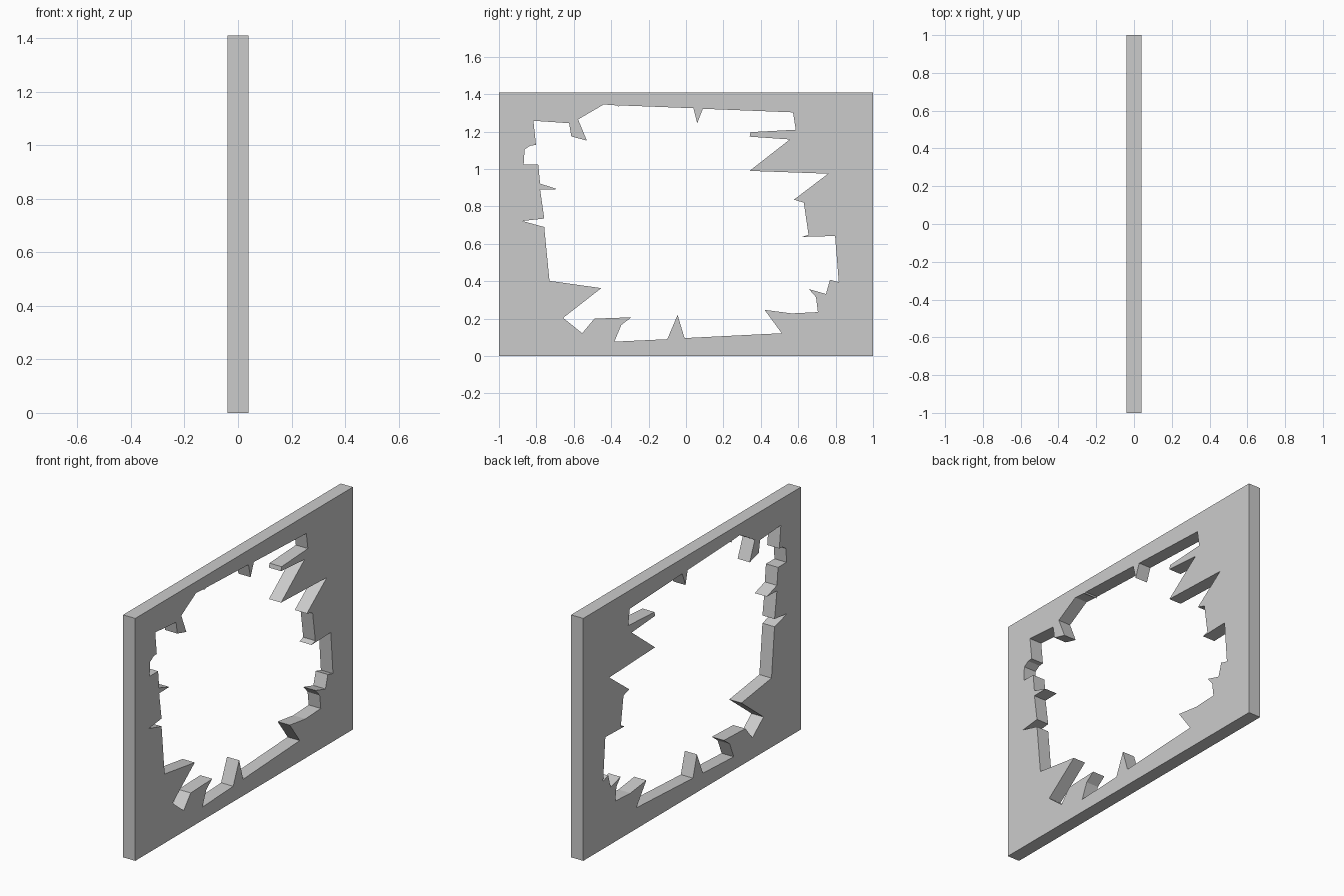
import bpy
import bmesh

HALF_THICK = 0.039
HEIGHT = 1.41

# Panel outline (y, z)
outer = [(-1, 0), (1, 0), (1, HEIGHT), (-1, HEIGHT)]

# Jagged broken opening, one edge of the opening at a time (y, z)
top = [(-0.44, 1.345), (-0.37, 1.34), (-0.36, 1.333), (-0.353, 1.34),
       (0.04, 1.325), (0.06, 1.245), (0.09, 1.322), (0.572, 1.303)]
right = [(0.587, 1.21), (0.345, 1.197), (0.34, 1.173), (0.555, 1.158),
         (0.34, 0.99), (0.76, 0.975), (0.577, 0.836), (0.63, 0.82),
         (0.655, 0.648), (0.62, 0.637), (0.797, 0.642), (0.817, 0.395),
         (0.77, 0.408), (0.748, 0.332), (0.657, 0.358), (0.695, 0.315),
         (0.705, 0.235)]
bottom = [(0.565, 0.228), (0.42, 0.247), (0.512, 0.122), (-0.008, 0.096),
          (-0.045, 0.22), (-0.1, 0.09), (-0.383, 0.077), (-0.346, 0.166),
          (-0.292, 0.207), (-0.49, 0.2), (-0.555, 0.122)]
left = [(-0.657, 0.204), (-0.453, 0.363), (-0.73, 0.402), (-0.758, 0.69),
        (-0.875, 0.722), (-0.758, 0.735), (-0.78, 0.89), (-0.687, 0.892),
        (-0.78, 0.922), (-0.79, 1.023), (-0.868, 1.023), (-0.863, 1.105),
        (-0.83, 1.126), (-0.802, 1.128), (-0.816, 1.258), (-0.625, 1.245),
        (-0.613, 1.174), (-0.53, 1.152), (-0.577, 1.265)]


def add_loop(bm, points):
    verts = [bm.verts.new((-HALF_THICK, y, z)) for y, z in points]
    return [bm.edges.new((v, verts[(i + 1) % len(verts)]))
            for i, v in enumerate(verts)]


# Broken wall panel: fill between the two loops, then extrude through
bm = bmesh.new()
edges = add_loop(bm, outer) + add_loop(bm, top + right + bottom + left)
bmesh.ops.triangle_fill(bm, edges=edges, use_beauty=True, normal=(-1, 0, 0))
ext = bmesh.ops.extrude_face_region(bm, geom=bm.faces[:], use_keep_orig=True)
moved = [g for g in ext["geom"] if isinstance(g, bmesh.types.BMVert)]
bmesh.ops.translate(bm, verts=moved, vec=(2 * HALF_THICK, 0, 0))
bmesh.ops.recalc_face_normals(bm, faces=bm.faces[:])

mesh = bpy.data.meshes.new("broken_wall_panel")
bm.to_mesh(mesh)
bm.free()
panel = bpy.data.objects.new("broken_wall_panel", mesh)
bpy.context.collection.objects.link(panel)
